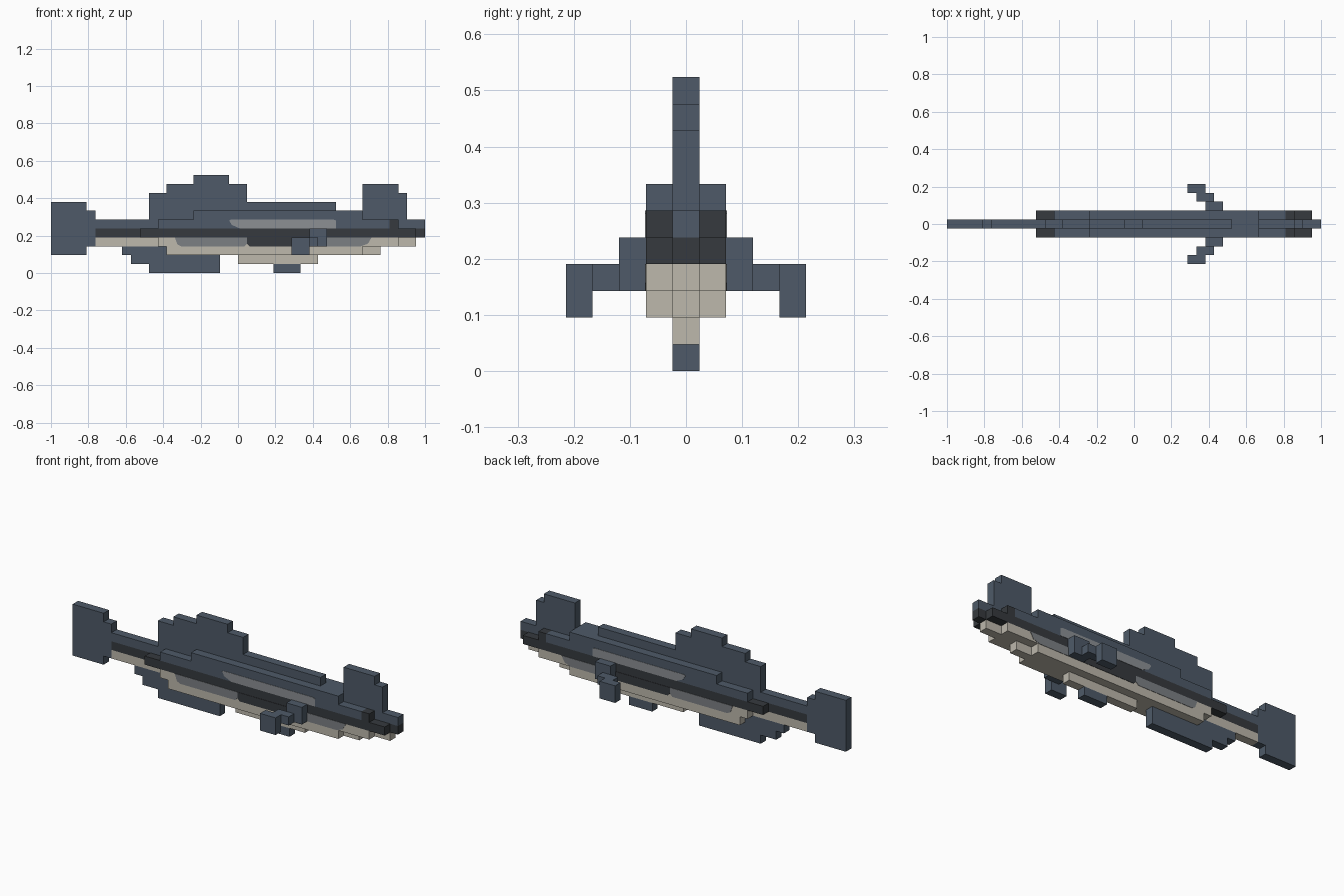
import bpy, bmesh

cube = bpy.data.objects.get("Cube")
if cube:
    bpy.data.objects.remove(cube, do_unlink=True)

U = 1 / 21          # one block of the grid
X0 = -21            # tail end in blocks


def material(name, rgb):
    """Flat colour from 0-255 sRGB."""
    lin = [((c / 255 + 0.055) / 1.055) ** 2.4 for c in rgb] + [1]
    m = bpy.data.materials.new(name)
    m.use_nodes = True
    m.diffuse_color = lin
    bsdf = m.node_tree.nodes["Principled BSDF"]
    bsdf.inputs["Base Color"].default_value = lin
    bsdf.inputs["Roughness"].default_value = 0.9
    return m


BLUE = material("slate blue", (78, 90, 104))
DARK = material("charcoal", (54, 58, 62))
CREAM = material("belly cream", (189, 184, 172))
GREY = material("light grey", (140, 144, 148))
SHADE = material("mid grey", (124, 128, 132))


def prism(name, outline, y0, y1, mat):
    """Extrude a side outline, given in blocks, from y0 to y1."""
    bm = bmesh.new()
    verts = [bm.verts.new(((X0 + x) * U, y0 * U, z * U)) for x, z in outline]
    face = bm.faces.new(verts)
    out = bmesh.ops.extrude_face_region(bm, geom=[face])
    moved = [v for v in out["geom"] if isinstance(v, bmesh.types.BMVert)]
    bmesh.ops.translate(bm, verts=moved, vec=(0, (y1 - y0) * U, 0))
    bmesh.ops.recalc_face_normals(bm, faces=bm.faces)
    mesh = bpy.data.meshes.new(name)
    bm.to_mesh(mesh)
    bm.free()
    mesh.materials.append(mat)
    ob = bpy.data.objects.new(name, mesh)
    bpy.context.collection.objects.link(ob)
    return ob


def block(name, x0, x1, z0, z1, y0, y1, mat):
    return prism(name, [(x0, z0), (x1, z0), (x1, z1), (x0, z1)], y0, y1, mat)


# Thin centre parts: tail, fins and snout
slabs = [
    ("tail_fin", [(0, 2), (4, 2), (4, 3), (5, 3), (5, 7), (4, 7), (4, 8), (0, 8)], BLUE),
    ("dorsal_fin", [(11, 6), (16, 6), (16, 7), (32, 7), (32, 8), (22, 8), (22, 10),
                    (20, 10), (20, 11), (16, 11), (16, 10), (13, 10), (13, 9), (11, 9)], BLUE),
    ("head_crest", [(35, 6), (40, 6), (40, 9), (39, 9), (39, 10), (35, 10)], BLUE),
    ("anal_fin", [(8, 2), (9, 2), (9, 1), (11, 1), (11, 0), (19, 0), (19, 2),
                  (13, 2), (13, 3), (8, 3)], BLUE),
]
for name, outline, mat in slabs:
    prism(name, outline, -0.5, 0.5, mat)

centre_blocks = [
    ("tail_stalk_top", 5, 12, 5, 6, BLUE),
    ("tail_stalk_middle", 5, 10, 4, 5, DARK),
    ("tail_stalk_bottom", 5, 12, 3, 4, CREAM),
    ("snout_top", 39, 42, 5, 6, BLUE),
    ("snout_tip", 41, 42, 4, 5, DARK),
    ("chin", 39, 41, 3, 4, CREAM),
    ("throat", 35, 37, 2, 3, CREAM),
    ("belly_keel", 21, 30, 1, 2, CREAM),
    ("belly_fin", 25, 28, 0, 1, BLUE),
]
for name, x0, x1, z0, z1, mat in centre_blocks:
    block(name, x0, x1, z0, z1, -0.5, 0.5, mat)

# Wide body, stacked in layers
prism("upper_body", [(12, 5), (38, 5), (38, 6), (35, 6), (35, 7), (16, 7), (16, 6), (12, 6)],
      -1.5, 1.5, BLUE)
block("brow", 38, 39, 5, 6, -1.5, 1.5, DARK)
block("side_band", 10, 41, 4, 5, -1.5, 1.5, DARK)
block("lower_body", 12, 39, 3, 4, -1.5, 1.5, CREAM)
block("belly", 13, 35, 2, 3, -1.5, 1.5, CREAM)

# Flank markings: thin plates, tapered towards the bottom
markings = [
    ("upper_patch", [(20, 5.9), (20.3, 5.4), (21.2, 5), (32, 5), (32, 5.9), (31.7, 6), (20.2, 6)], GREY),
    ("rear_lower_patch", [(13.9, 4), (14.2, 3.2), (14.6, 3), (21.7, 3), (22, 3.3), (22, 4)], SHADE),
    ("middle_lower_patch", [(22, 4), (22, 3.3), (22.3, 3), (29.7, 3), (30, 3.3), (30, 4)], DARK),
    ("front_lower_patch", [(30, 4), (30, 3.3), (30.3, 3), (34.8, 3), (35.6, 3.3), (36, 4)], SHADE),
]

# Stepped side fin: inner, middle and outer parts
fin_steps = [
    ("inner", 29, 31, 3, 5, 1.5, 2.5),
    ("middle", 28, 30, 3, 4, 2.5, 3.5),
    ("outer", 27, 29, 2, 4, 3.5, 4.5),
]
for side, s in (("left", 1), ("right", -1)):
    # the model's head points to +x, so its flanks lie on +y and -y
    flank = "back" if s > 0 else "front"
    for name, outline, mat in markings:
        prism(f"{flank}_{name}", outline, s * 1.48, s * 1.54, mat)
    for name, x0, x1, z0, z1, y0, y1 in fin_steps:
        block(f"{flank}_side_fin_{name}", x0, x1, z0, z1, s * y0, s * y1, BLUE)
